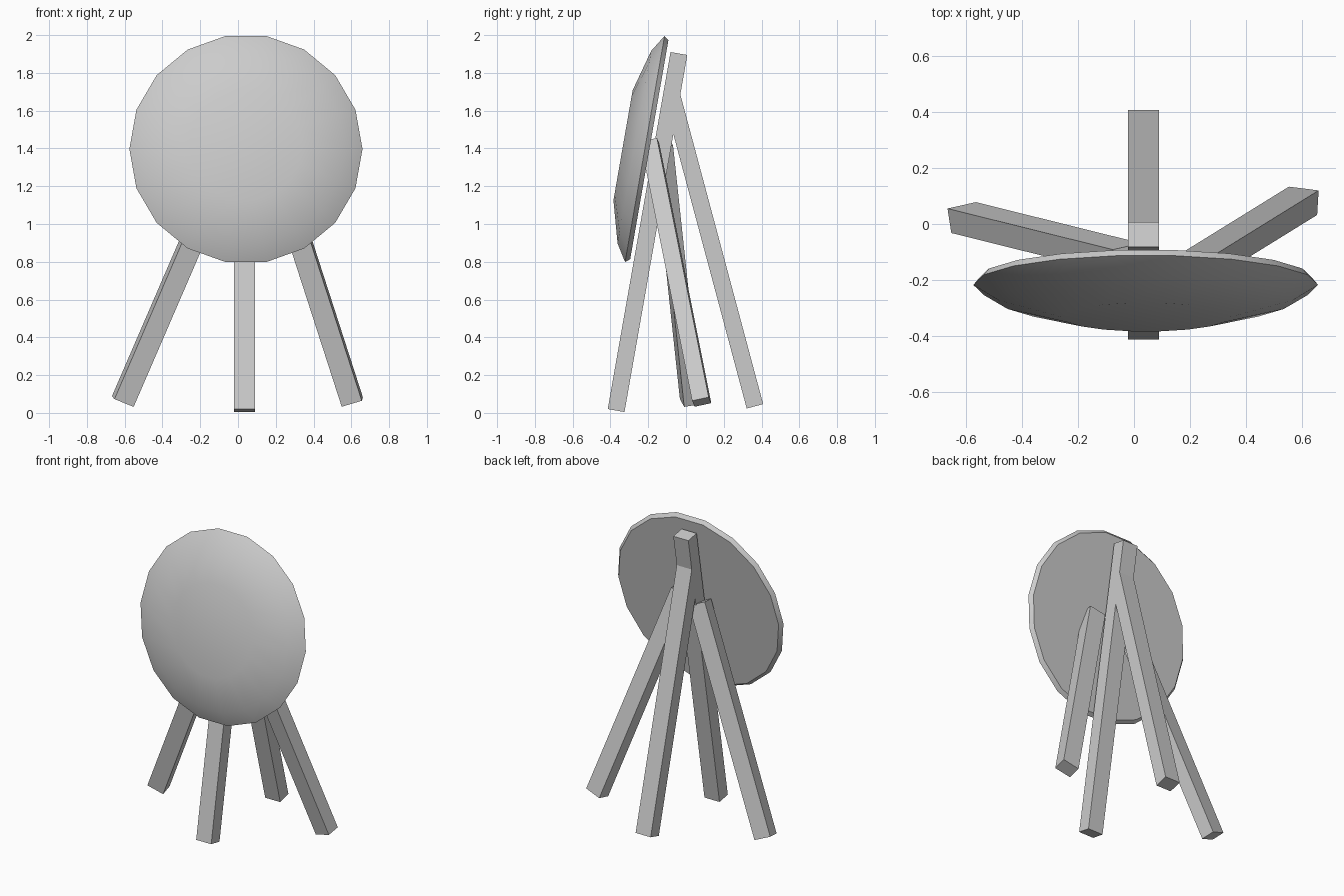
import bpy, bmesh, math
from mathutils import Vector, Matrix

if "Cube" in bpy.data.objects:
    bpy.data.objects.remove(bpy.data.objects["Cube"])


def add_object(name, bm):
    bmesh.ops.recalc_face_normals(bm, faces=bm.faces)
    mesh = bpy.data.meshes.new(name)
    bm.to_mesh(mesh)
    bm.free()
    obj = bpy.data.objects.new(name, mesh)
    bpy.context.collection.objects.link(obj)
    return obj


def beam(name, bottom, top, side=(1, 0, 0), width=0.112, depth=0.09):
    """Square-cut timber between two end centres."""
    a, b = Vector(bottom), Vector(top)
    axis = (b - a).normalized()
    x = Vector(side)
    x = (x - axis * x.dot(axis)).normalized()
    y = axis.cross(x)
    rot = Matrix((x, y, axis)).transposed().to_4x4()
    size = Matrix.Diagonal((width, depth, (b - a).length, 1))
    bm = bmesh.new()
    bmesh.ops.create_cube(bm, size=1, matrix=Matrix.Translation((a + b) / 2) @ rot @ size)
    return add_object(name, bm)


# Timber stand: long front post, rear brace and two splayed side legs
beam("front_post", (0.034, -0.37, 0.0125), (0.034, -0.0375, 1.9025))
beam("rear_leg", (0.034, 0.365, 0.035), (0.034, -0.075, 1.68))
beam("right_leg", (0.605, 0.083, 0.058), (0.162, -0.191, 1.43), (0.11, -0.014, 0.033))
beam("left_leg", (-0.61, 0.023, 0.06), (-0.018, -0.124, 1.43), (0.104, 0.023, -0.04))

# Domed round target: profile as (radius, height), turned into 18 sides
SIDES = 18
profile = [(0.597, -0.024), (0.617, 0.0), (0.526, 0.056), (0.30, 0.117)]
bm = bmesh.new()
rings = []
for r, h in profile:
    rings.append([bm.verts.new((r * math.cos(2 * math.pi * i / SIDES),
                                r * math.sin(2 * math.pi * i / SIDES), h))
                  for i in range(SIDES)])
for lower, upper in zip(rings, rings[1:]):
    for i in range(SIDES):
        j = (i + 1) % SIDES
        bm.faces.new((lower[i], lower[j], upper[j], upper[i]))
bm.faces.new(rings[0])
centre = bm.verts.new((0, 0, 0.117))
for i in range(SIDES):
    bm.faces.new((rings[-1][i], rings[-1][(i + 1) % SIDES], centre))
target = add_object("target_disc", bm)
target.location = (0.042, -0.218, 1.397)
target.rotation_euler = (math.radians(80.1), 0, 0)

# Smooth the dome, keep the rim crisp
bpy.context.view_layer.objects.active = target
target.select_set(True)
bpy.ops.object.shade_smooth_by_angle(angle=math.radians(35))
